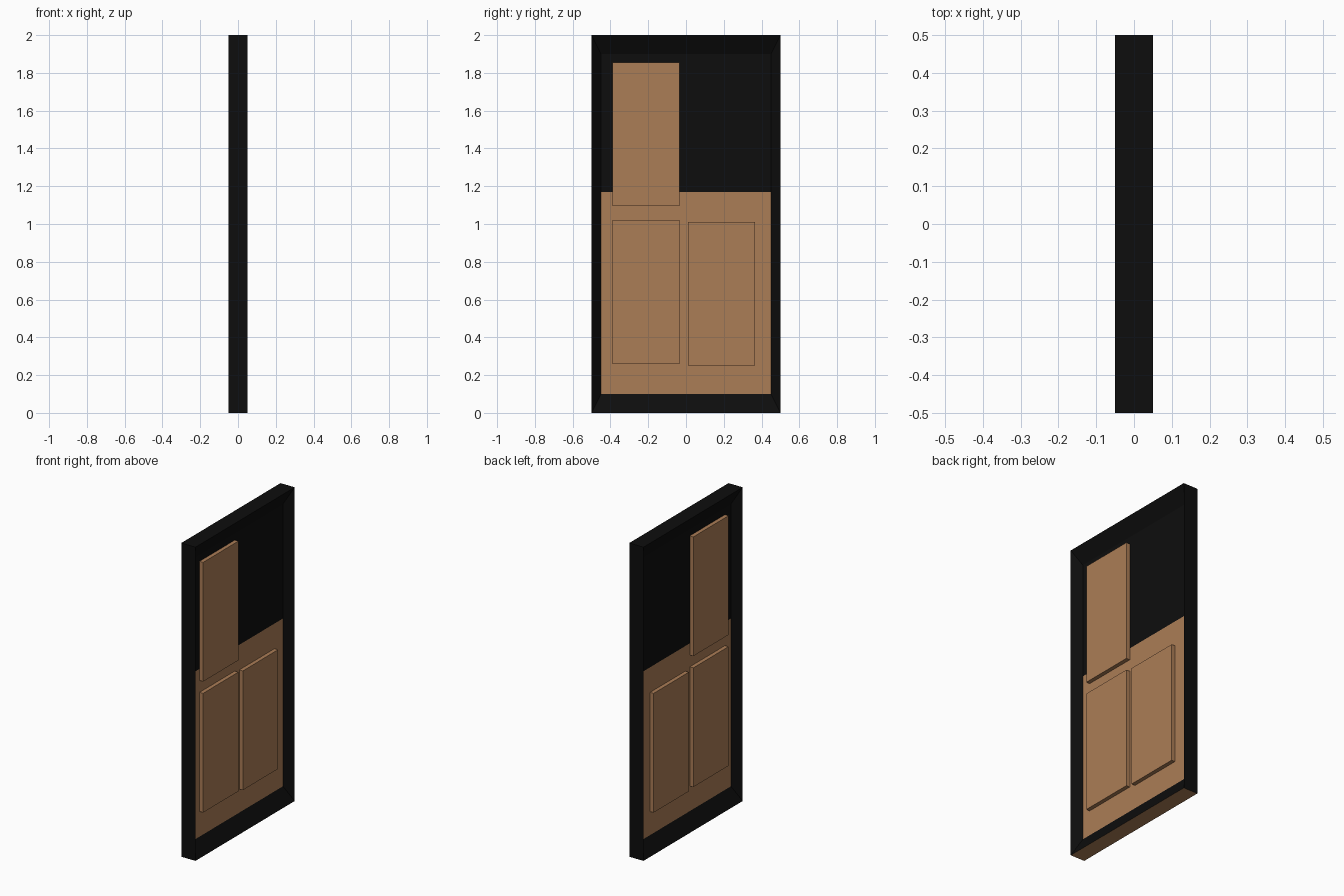
import bpy, bmesh

if "Cube" in bpy.data.objects:
    bpy.data.objects.remove(bpy.data.objects["Cube"])

def material(name, rgb):
    m = bpy.data.materials.new(name)
    m.diffuse_color = (*rgb, 1)
    m.use_nodes = True
    m.node_tree.nodes["Principled BSDF"].inputs["Base Color"].default_value = m.diffuse_color
    return m

BLACK = material("black paint", (0.004, 0.004, 0.004))
BROWN = material("tan wood", (0.41, 0.205, 0.093))

def finish(bm, name, mats):
    me = bpy.data.meshes.new(name)
    bm.to_mesh(me)
    bm.free()
    for m in mats:
        me.materials.append(m)
    ob = bpy.data.objects.new(name, me)
    bpy.context.collection.objects.link(ob)
    return ob

def box(bm, x, y0, y1, z0, z1):
    r = bmesh.ops.create_cube(bm, size=1)
    for v in r["verts"]:
        v.co = (v.co.x * 2 * x,
                (y0 + y1) / 2 + v.co.y * (y1 - y0),
                (z0 + z1) / 2 + v.co.z * (z1 - z0))

# Door leaf: slab whose two broad faces are inset and sunk to a thin core
HALF, CORE, SPLIT = 0.05, 0.002, 1.17
bm = bmesh.new()
box(bm, HALF, -0.5, 0.5, 0, 2)
bm.normal_update()
for f in [f for f in bm.faces if abs(f.normal.x) > 0.9]:
    side = 1 if f.normal.x > 0 else -1
    inner = bmesh.ops.extrude_discrete_faces(bm, faces=[f])["faces"][0]
    for v in inner.verts:
        v.co.x = side * CORE
        v.co.y *= 0.9
        v.co.z = 1 + (v.co.z - 1) * 0.9
# Split the sunken faces where the wood meets the black upper half
sunk = [f for f in bm.faces if all(abs(v.co.x) < 0.01 for v in f.verts)]
geom = sunk + list({e for f in sunk for e in f.edges}) + list({v for f in sunk for v in f.verts})
bmesh.ops.bisect_plane(bm, geom=geom, plane_co=(0, 0, SPLIT), plane_no=(0, 0, 1))
bmesh.ops.recalc_face_normals(bm, faces=bm.faces)
for f in bm.faces:
    c = f.calc_center_median()
    low_sunk = all(abs(v.co.x) < 0.01 for v in f.verts) and c.z < SPLIT
    underside = all(v.co.z < 0.001 for v in f.verts)
    f.material_index = 1 if low_sunk or underside else 0
finish(bm, "door_leaf", [BLACK, BROWN])

# Raised panels, standing out on both sides of the leaf
for name, y0, y1, z0, z1 in [
        ("upper_panel", -0.39, -0.035, 1.095, 1.855),
        ("lower_left_panel", -0.39, -0.035, 0.26, 1.02),
        ("lower_right_panel", 0.01, 0.365, 0.25, 1.01)]:
    bm = bmesh.new()
    box(bm, 0.027, y0, y1, z0, z1)
    finish(bm, name, [BROWN])
